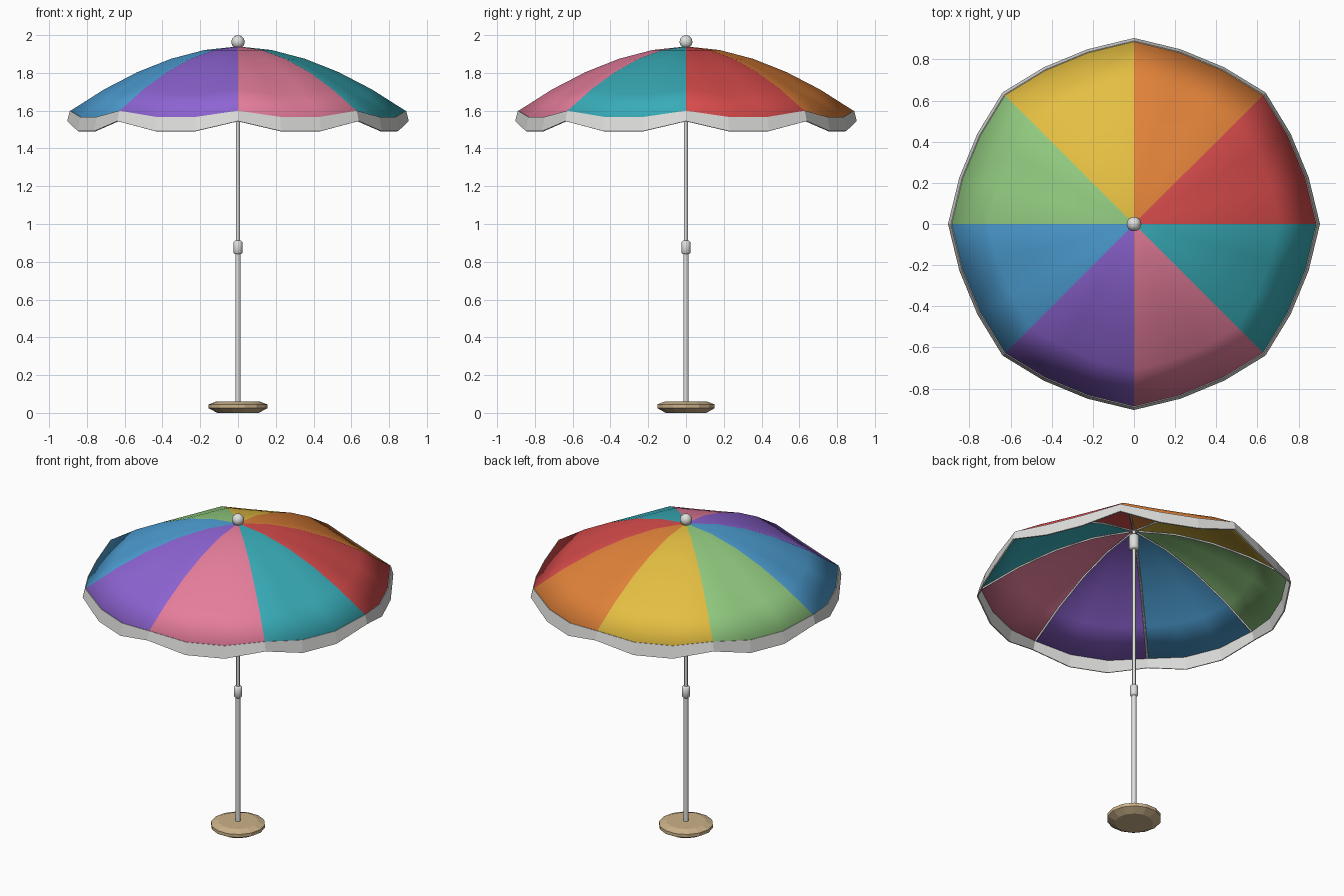
import bpy, bmesh, math

if "Cube" in bpy.data.objects:
    bpy.data.objects.remove(bpy.data.objects["Cube"])

def material(name, rgb):
    lin = [((c / 255 + 0.055) / 1.055) ** 2.4 for c in rgb]
    m = bpy.data.materials.new(name)
    m.diffuse_color = (*lin, 1)
    m.use_nodes = True
    m.node_tree.nodes["Principled BSDF"].inputs["Base Color"].default_value = m.diffuse_color
    return m

PANELS = [material(n, c) for n, c in (
    ("red", (217, 76, 76)), ("orange", (226, 131, 58)),
    ("yellow", (228, 190, 66)), ("green", (146, 203, 128)),
    ("blue", (78, 160, 214)), ("purple", (142, 100, 211)),
    ("pink", (229, 125, 155)), ("teal", (56, 172, 184)))]
WHITE = material("off white", (222, 222, 220))
TAN = material("tan", (204, 178, 138))

def make(name, verts, faces, mats, smooth=0):
    me = bpy.data.meshes.new(name)
    me.from_pydata(verts, [], faces)
    for m in mats:
        me.materials.append(m)
    bm = bmesh.new()
    bm.from_mesh(me)
    bmesh.ops.remove_doubles(bm, verts=bm.verts, dist=1e-5)
    bmesh.ops.recalc_face_normals(bm, faces=bm.faces)
    bm.to_mesh(me)
    bm.free()
    ob = bpy.data.objects.new(name, me)
    bpy.context.collection.objects.link(ob)
    if smooth:
        bpy.ops.object.select_all(action='DESELECT')
        ob.select_set(True)
        bpy.context.view_layer.objects.active = ob
        bpy.ops.object.shade_smooth_by_angle(angle=math.radians(smooth))
    return ob

def lathe(name, profile, sides, mat, smooth=0):
    verts = [(r * math.cos(math.tau * k / sides), r * math.sin(math.tau * k / sides), z)
             for r, z in profile for k in range(sides)]
    faces = [(i * sides + k, i * sides + (k + 1) % sides,
              (i + 1) * sides + (k + 1) % sides, (i + 1) * sides + k)
             for i in range(len(profile) - 1) for k in range(sides)]
    faces.append(tuple(reversed(range(sides))))
    faces.append(tuple(range((len(profile) - 1) * sides, len(profile) * sides)))
    return make(name, verts, faces, [mat], smooth)

def collar(name, r, z0, z1):
    b = 0.008
    lathe(name, [(r - b, z0), (r, z0 + b), (r, z1 - b), (r - b, z1)], 10, WHITE, 50)

# Canopy shape: 8 panels, 3 segments each, sagging between the ribs
SEG, RINGS, EDGE = 24, 5, 0.886

def canopy_point(k, t):
    mid = k % 3 != 0
    a = math.tau * k / SEG
    r = EDGE * t * (0.972 if mid else 1)
    z = 1.6 + 0.34 * (1 - t ** 1.8) - (0.033 * t * t if mid else 0)
    return (r * math.cos(a), r * math.sin(a), z)

def solidify(ob, thickness):
    m = ob.modifiers.new("thickness", 'SOLIDIFY')
    m.thickness, m.offset = thickness, -1

# Canopy panels, coloured by direction
verts = [(0, 0, 1.94)]
verts += [canopy_point(k, i / RINGS) for i in range(1, RINGS + 1) for k in range(SEG)]
faces = []
for k in range(SEG):
    n = (k + 1) % SEG
    faces.append((0, 1 + k, 1 + n))
    for i in range(RINGS - 1):
        a, b = 1 + i * SEG, 1 + (i + 1) * SEG
        faces.append((a + k, b + k, b + n, a + n))
canopy = make("canopy", verts, faces, PANELS, 40)
for f in canopy.data.polygons:
    c = f.center
    f.material_index = int((math.atan2(c.y, c.x) % math.tau) / (math.tau / 8)) % 8
    if f.normal.z < 0:
        f.flip()
solidify(canopy, 0.005)

# Scalloped valance hanging from the rim
verts = []
for k in range(SEG):
    x, y, z = canopy_point(k, 1)
    mid = k % 3 != 0
    s = 1 + 0.004 / EDGE
    f = 1 + 0.018 / EDGE
    verts += [(x * s, y * s, z), (x * f, y * f, z - (0.075 if mid else 0.055))]
faces = [(2 * k, 2 * k + 1, (2 * k + 3) % (2 * SEG), (2 * k + 2) % (2 * SEG)) for k in range(SEG)]
solidify(make("valance", verts, faces, [WHITE]), 0.008)

# Ribs under each panel seam
for j in range(8):
    cu = bpy.data.curves.new("rib", 'CURVE')
    cu.dimensions = '3D'
    cu.bevel_depth, cu.bevel_resolution, cu.use_fill_caps = 0.006, 0, True
    sp = cu.splines.new('POLY')
    sp.points.add(RINGS - 1)
    for i in range(RINGS):
        x, y, z = canopy_point(j * 3, 0.03 + 0.96 * i / (RINGS - 1))
        sp.points[i].co = (x, y, z - 0.011, 1)
    cu.materials.append(WHITE)
    bpy.context.collection.objects.link(bpy.data.objects.new(f"rib_{j + 1}", cu))

# Pole, joint collar and top hub
lathe("lower_pole", [(0.014, 0.05), (0.014, 0.86)], 10, WHITE, 50)
lathe("upper_pole", [(0.0105, 0.84), (0.0105, 1.94)], 10, WHITE, 50)
collar("joint_collar", 0.024, 0.84, 0.912)
collar("top_hub", 0.03, 1.81, 1.905)

# Ball finial
lathe("finial", [(0.036 * math.sin(math.pi * i / 6) + 1e-6, 1.964 - 0.036 * math.cos(math.pi * i / 6))
                 for i in range(7)], 10, WHITE, 50)

# Base disc
lathe("base", [(0.11, 0.0), (0.156, 0.025), (0.156, 0.045), (0.115, 0.06)], 14, TAN)
